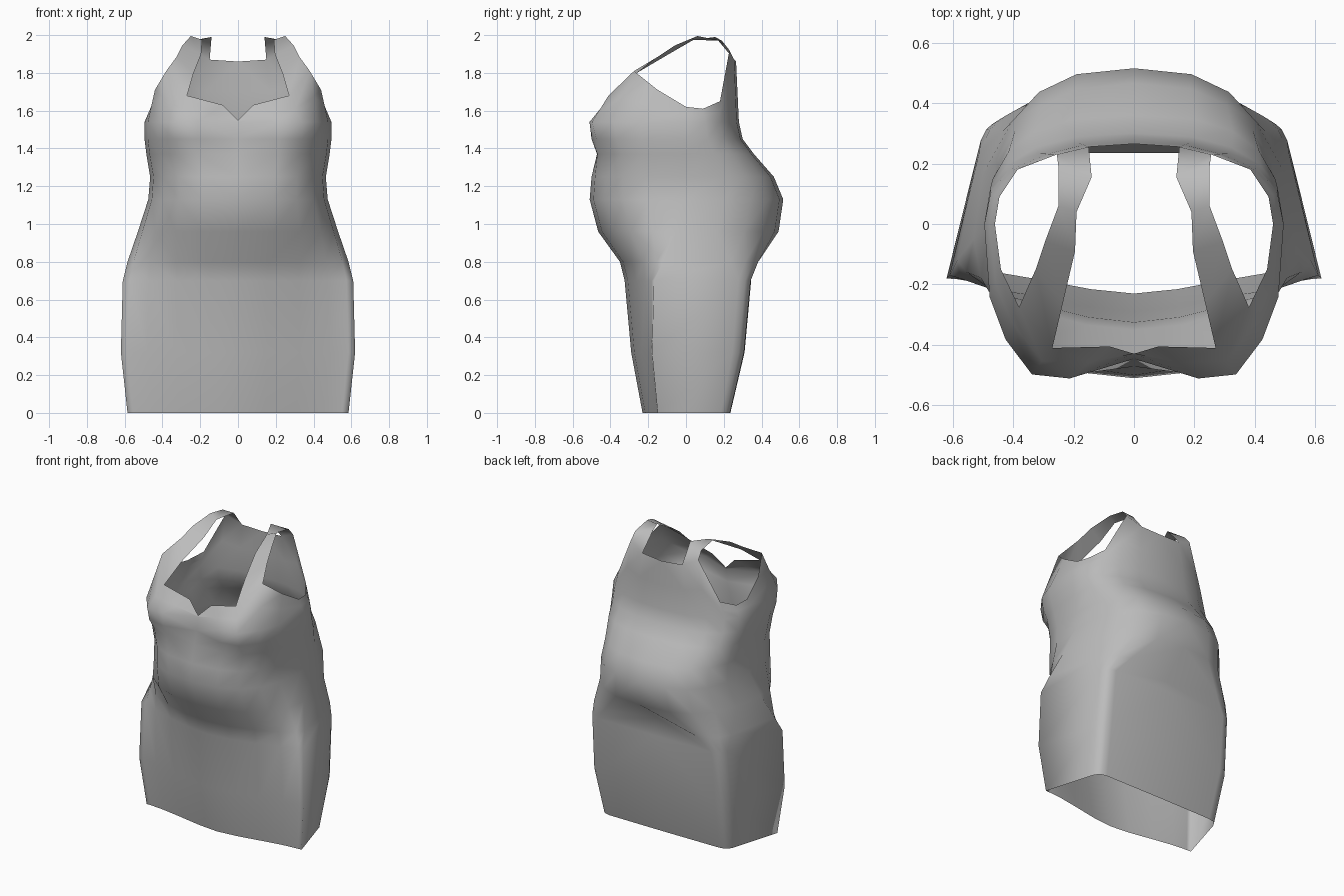
import bpy, bmesh, math
from mathutils import Vector

cube = bpy.data.objects.get("Cube")
if cube:
    bpy.data.objects.remove(cube, do_unlink=True)

GREY = (0.5, 0.5, 0.5, 1)
mat = bpy.data.materials.new("plain grey cloth")
mat.use_nodes = True
mat.diffuse_color = GREY
mat.node_tree.nodes["Principled BSDF"].inputs["Base Color"].default_value = GREY
mat.node_tree.nodes["Principled BSDF"].inputs["Roughness"].default_value = 0.8

Q = 5  # columns per quarter turn

# z, half width, y of widest point, front y, back y,
# front power in x, front power in y, back power, taper to back, bust
RINGS = [
    (0.00, .585, -.15, -.23, .235, 1.2, 4.0, .12, .19, 0),
    (0.32, .620, -.18, -.29, .310, 1.2, 3.2, .12, .19, 0),
    (0.70, .610, -.17, -.325, .345, 1.2, 2.3, .12, .19, 0),
    (0.80, .585, -.12, -.350, .390, 1.1, 1.5, .30, .16, 0),
    (0.96, .530, -.05, -.465, .490, .90, 1.0, .78, .05, 0),
    (1.13, .475, 0, -.51, .515, .80, .80, .78, 0, 0),
    (1.25, .465, 0, -.50, .465, .75, .75, .78, 0, 0),
    (1.37, .485, 0, -.47, .36, .70, .70, .75, 0, .02),
    (1.45, .495, 0, -.44, .30, .72, .72, .80, 0, .10),
    (1.54, .495, 0, -.42, .28, .72, .72, .85, 0, .14),
]

# Upper edge from front centre, past the armhole, to back centre
RIM = [(0, -.43, 1.55), (.08, -.405, 1.63), (.27, -.41, 1.68), (.38, -.275, 1.81),
       (.44, -.15, 1.71), (.46, 0, 1.62), (.445, .09, 1.61), (.385, .18, 1.65),
       (.255, .23, 1.92), (.15, .255, 1.87), (0, .265, 1.86)]

# Strap edges between the front and back of the upper edge
STRAP_IN = [(.235, -.26, 1.80), (.195, -.09, 1.90), (.19, .04, 1.975), (.14, .155, 1.99)]
STRAP_OUT = [(.325, -.15, 1.885), (.295, -.06, 1.945), (.25, .06, 1.995), (.25, .19, 1.97)]


def half_ring(z, w, ys, front, back, fx, fy, eb, taper, bust):
    """Half of a squared oval, from front centre to back centre."""
    pts = []
    for i in range(2 * Q + 1):
        a = math.pi / 2 * i / Q
        s = 0 if i == 2 * Q else math.sin(a)
        c = 0 if i == Q else abs(math.cos(a))
        if i <= Q:
            x, y = w * s ** fx, ys + (front - ys) * c ** fy
            if i < Q:
                y -= bust * math.exp(-((x - .31) / .13) ** 2 / 2)
        else:
            d = c ** eb
            x, y = w * s ** eb * (1 - taper * d), ys + (back - ys) * d
        pts.append(Vector((x, y, z)))
    return pts


rows = [half_ring(*r) for r in RINGS]
rows[3][-1].y -= .09                      # dent below the seat
rim = [Vector(p) for p in RIM]
middle = [a.lerp(b, .5) for a, b in zip(rows[-1], rim)]
rows += [middle, rim]

bm = bmesh.new()
grid = [[bm.verts.new(p) for p in row] for row in rows]
for lo, hi in zip(grid, grid[1:]):
    for i in range(2 * Q):
        bm.faces.new((lo[i], lo[i + 1], hi[i + 1], hi[i]))

# Shoulder strap
top = grid[-1]
inner = [top[2]] + [bm.verts.new(p) for p in STRAP_IN] + [top[9]]
outer = [top[3]] + [bm.verts.new(p) for p in STRAP_OUT] + [top[8]]
for i in range(len(inner) - 1):
    bm.faces.new((inner[i], outer[i], outer[i + 1], inner[i + 1]))

bmesh.ops.recalc_face_normals(bm, faces=bm.faces)
mesh = bpy.data.meshes.new("dress")
bm.to_mesh(mesh)
bm.free()
mesh.materials.append(mat)
dress = bpy.data.objects.new("dress", mesh)
bpy.context.collection.objects.link(dress)

# Mirror across the centre and smooth
mirror = dress.modifiers.new("mirror", 'MIRROR')
mirror.use_axis[0] = True
mirror.merge_threshold = .001
for p in mesh.polygons:
    p.use_smooth = True
